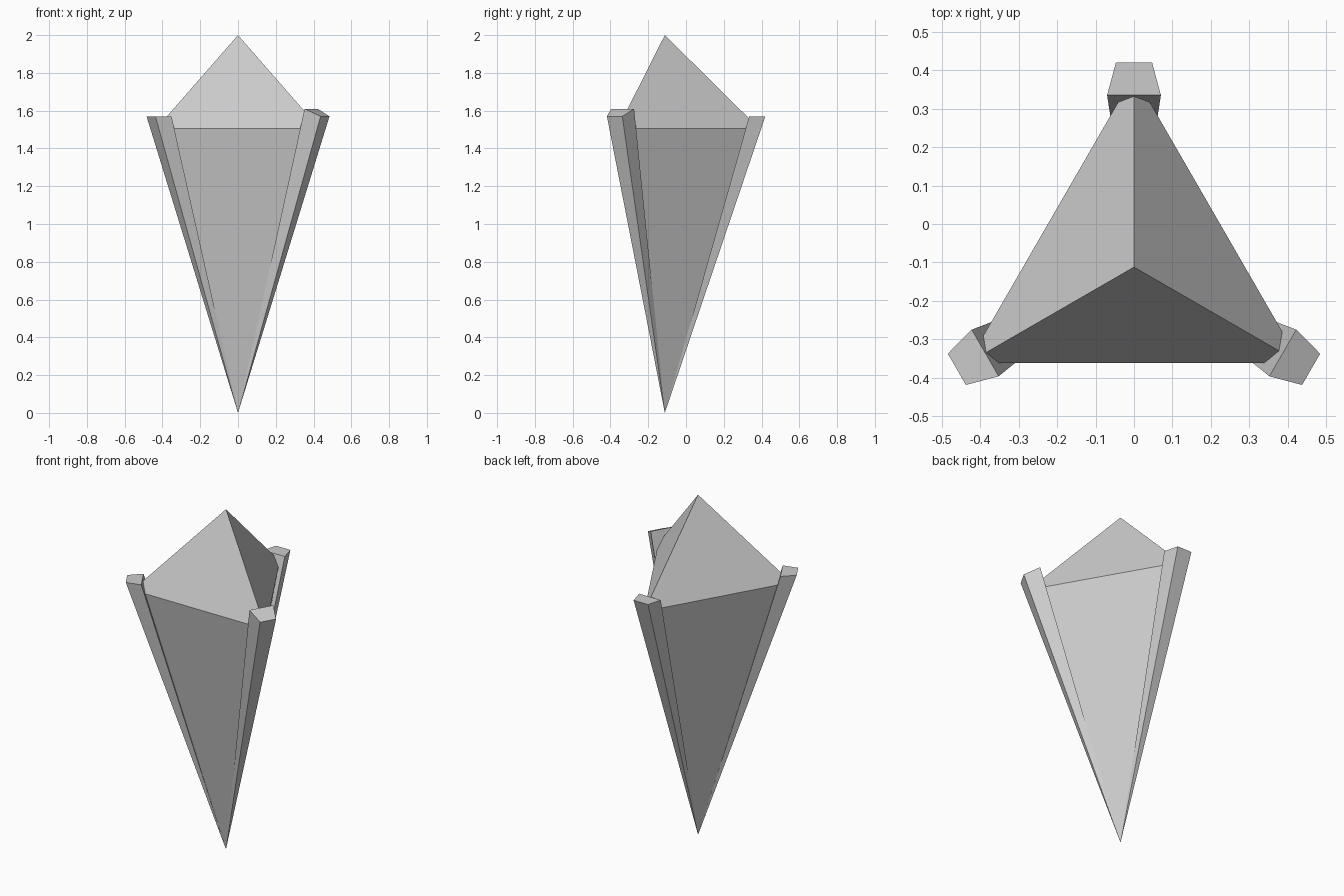
import bpy
from math import radians, cos, sin
from mathutils import Matrix, Vector

if "Cube" in bpy.data.objects:
    bpy.data.objects.remove(bpy.data.objects["Cube"])

AXIS = Vector((0, -0.112, 0))   # all parts turn around this upright axis
ANGLES = {"back": 90, "left": 210, "right": 330}


def make(name, verts, faces):
    me = bpy.data.meshes.new(name)
    me.from_pydata(verts, [], faces)
    me.update()
    ob = bpy.data.objects.new(name, me)
    bpy.context.collection.objects.link(ob)
    return ob


# Three-sided crystal: ring of corners with a point above and below
ring = [AXIS + Vector((0.5 * cos(radians(a)), 0.5 * sin(radians(a)), 1.505))
        for a in ANGLES.values()]
tips = [AXIS + Vector((0, 0, 2)), AXIS]
faces = []
for i in range(3):
    j = (i + 1) % 3
    faces += [(i, j, 3), (j, i, 4)]
make("crystal", ring + tips, faces)


# Tapered edge strut: trapezoid top narrowing to the bottom point
def strut(name, angle, inner_z):
    rot = Matrix.Rotation(radians(angle), 3, 'Z')
    top = [(0.447, -0.07, inner_z), (0.532, -0.047, 1.57),
           (0.532, 0.047, 1.57), (0.447, 0.07, inner_z)]
    verts = [AXIS + rot @ Vector(p) for p in top] + [AXIS]
    sides = [((i + 1) % 4, i, 4) for i in range(4)]
    make(name, verts, [(0, 1, 2, 3)] + sides)


# The right strut has a sloped top, the other two are level
for side, angle in ANGLES.items():
    strut(side + "_strut", angle, 1.61 if side == "right" else 1.57)
